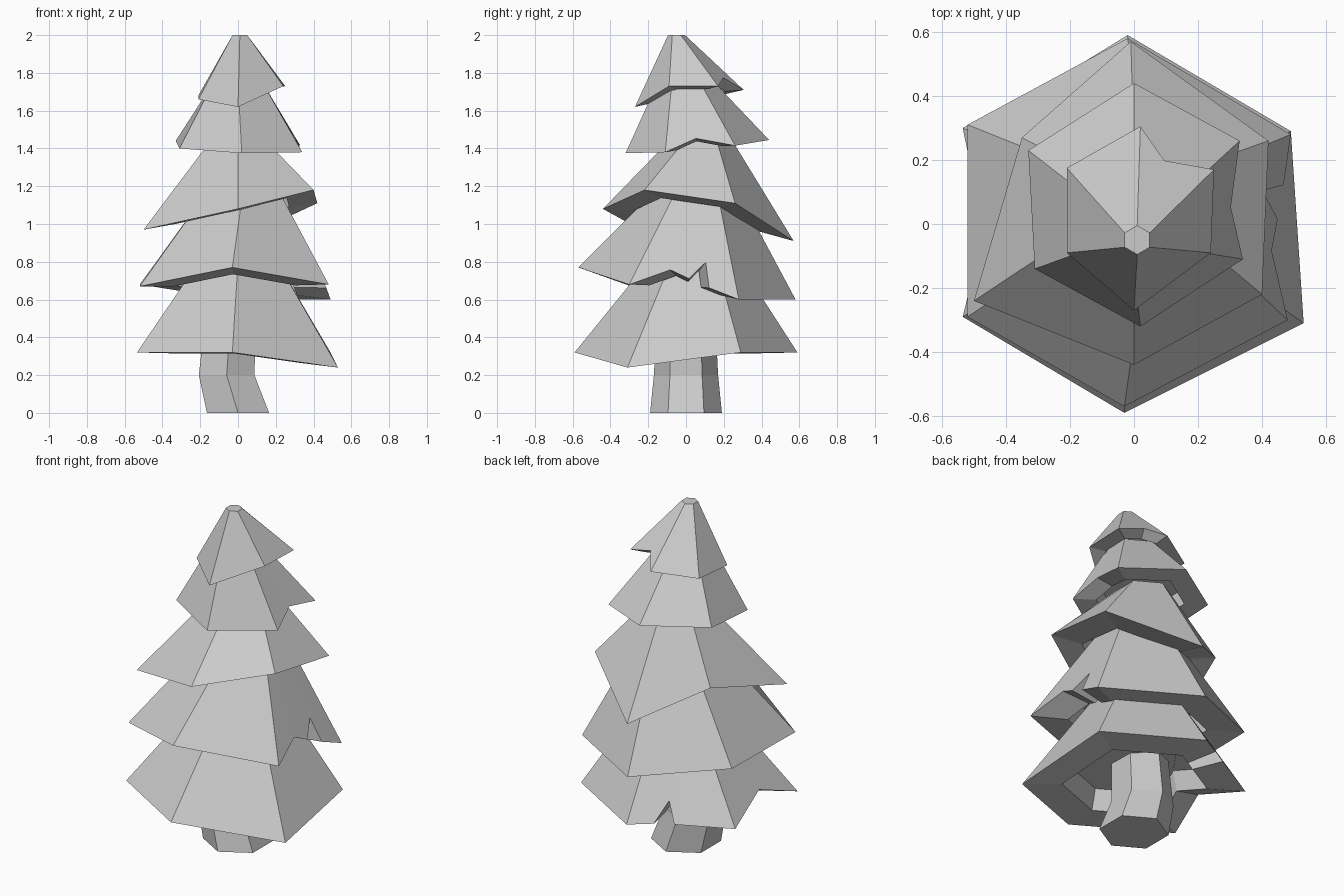
import bpy, bmesh, math
from mathutils import Vector

cube = bpy.data.objects.get("Cube")
if cube:
    bpy.data.objects.remove(cube, do_unlink=True)

# One plain grey for the whole tree
grey = bpy.data.materials.new("light_grey")
grey.use_nodes = True
colour = (0.6, 0.6, 0.6, 1)
grey.diffuse_color = colour
grey.node_tree.nodes["Principled BSDF"].inputs["Base Color"].default_value = colour


def hexagon(x, y, z, r):
    """Six points, anticlockwise from the front corner."""
    return [Vector((x + r * math.sin(math.radians(60 * i)),
                    y - r * math.cos(math.radians(60 * i)), z)) for i in range(6)]


def build(name, rings):
    """Skin a stack of equal-length rings and cap both ends."""
    bm = bmesh.new()
    loops = [[bm.verts.new(p) for p in ring] for ring in rings]
    for low, high in zip(loops, loops[1:]):
        n = len(low)
        for i in range(n):
            j = (i + 1) % n
            bm.faces.new((low[i], low[j], high[j], high[i]))
    bm.faces.new(loops[0][::-1])
    bm.faces.new(loops[-1])
    bmesh.ops.recalc_face_normals(bm, faces=bm.faces)
    mesh = bpy.data.meshes.new(name)
    bm.to_mesh(mesh)
    bm.free()
    mesh.materials.append(grey)
    obj = bpy.data.objects.new(name, mesh)
    bpy.context.collection.objects.link(obj)


def tier(name, corners, top, notches=()):
    """Skirt of branches: sloped outside, inward lip and hollow underside.
    A notch is (edge, place along the edge, height up the slope)."""
    corners = [Vector(c) for c in corners]
    tops = hexagon(*top)
    rim, crown = [], []
    for i in range(6):
        j = (i + 1) % 6
        cuts = [(0, 0)] + [(t, h) for edge, t, h in notches if edge == i]
        for t, h in cuts:
            upper = tops[i].lerp(tops[j], t)
            crown.append(upper)
            rim.append(corners[i].lerp(corners[j], t).lerp(upper, h))
    middle = sum(corners, Vector()) / 6
    lip = [p.lerp(middle, 0.35) for p in rim]
    rise = Vector((0, 0, 0.25 * (top[2] - middle.z)))
    hollow = [p.lerp(middle, 0.4) + rise for p in rim]
    build(name, [hollow, lip, rim, crown])


# Crooked trunk
build("trunk", [hexagon(0, 0, 0, 0.19), hexagon(-0.06, 0, 0.2, 0.17),
                hexagon(-0.04, 0, 0.5, 0.155)])

# Branch tiers; corners run front, front +x, back +x, back, back -x, front -x
tier("bottom_branches",
     [(-.03, -.59, .32), (.53, -.31, .24), (.49, .29, .32),
      (-.02, .59, .32), (-.535, .3, .32), (-.535, -.29, .32)],
     (0, .04, .8, .24),
     [(3, .25, .02), (3, .38, .25), (3, .44, .02), (4, .56, .2)])
tier("lower_branches",
     [(-.03, -.57, .77), (.48, -.3, .68), (.49, .28, .6),
      (-.02, .58, .6), (-.52, .31, .68), (-.52, -.29, .67)],
     (.03, .06, 1.2, .2),
     [(1, .33, .19), (1, .53, .13), (1, .7, .3), (1, .73, .07)])
tier("middle_branches",
     [(0, -.44, 1.08), (.4, -.22, 1.18), (.42, .26, 1.11),
      (-.01, .57, .91), (-.35, .27, 1.1), (-.5, -.24, .97)],
     (0, .08, 1.45, .16))
tier("upper_branches",
     [(.02, -.32, 1.375), (.34, -.11, 1.38), (.33, .26, 1.415),
      (0, .44, 1.445), (-.33, .23, 1.44), (-.31, -.14, 1.4)],
     (0, 0, 1.75, .15), [(1, .47, .16)])
tier("top_branches",
     [(0, -.27, 1.62), (.24, -.09, 1.73), (.25, .17, 1.73),
      (.02, .305, 1.71), (-.21, .175, 1.68), (-.21, -.09, 1.66)],
     (.01, -.05, 2, .045), [(2, .6, .2)])
